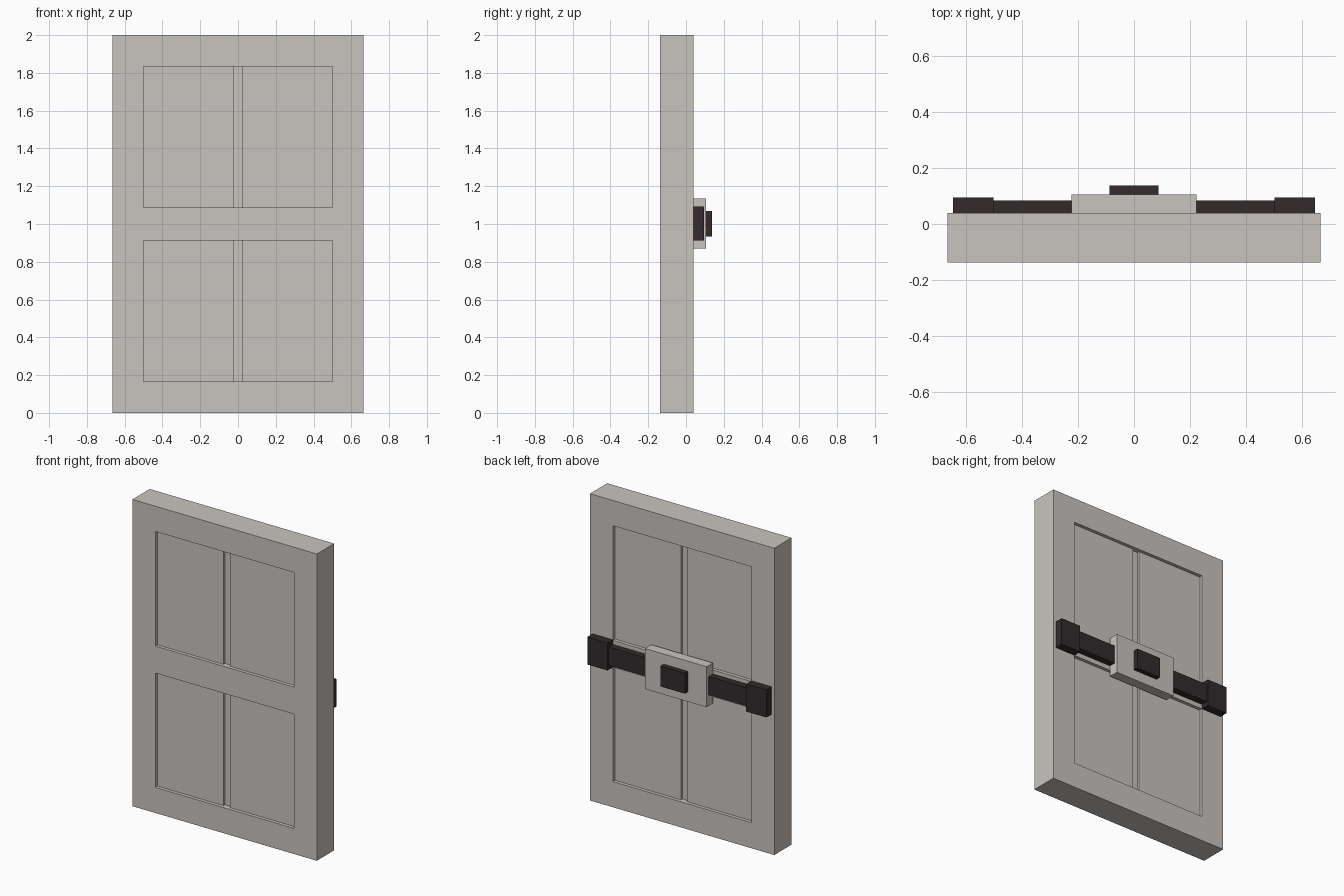
import bpy
import bmesh
from mathutils import Vector

cube = bpy.data.objects.get("Cube")
if cube:
    bpy.data.objects.remove(cube, do_unlink=True)


def make_material(name, rgb):
    mat = bpy.data.materials.new(name)
    mat.use_nodes = True
    mat.diffuse_color = (*rgb, 1)
    mat.node_tree.nodes["Principled BSDF"].inputs["Base Color"].default_value = (*rgb, 1)
    return mat


pale = make_material("warm pale grey", (0.584, 0.552, 0.521))
dark = make_material("dark brown black", (0.032, 0.024, 0.025))


def box_mesh(low, high):
    """Bmesh box spanning two opposite corners."""
    low, high = Vector(low), Vector(high)
    bm = bmesh.new()
    bmesh.ops.create_cube(bm, size=1)
    bmesh.ops.scale(bm, vec=high - low, verts=bm.verts)
    bmesh.ops.translate(bm, vec=(low + high) / 2, verts=bm.verts)
    return bm


def finish(name, bm, mat):
    bmesh.ops.recalc_face_normals(bm, faces=bm.faces)
    mesh = bpy.data.meshes.new(name)
    bm.to_mesh(mesh)
    bm.free()
    mesh.materials.append(mat)
    obj = bpy.data.objects.new(name, mesh)
    bpy.context.collection.objects.link(obj)
    return obj


def cut(bm, axis, positions):
    for p in positions:
        normal = Vector((0, 0, 0))
        normal[axis] = 1
        bmesh.ops.bisect_plane(bm, geom=bm.verts[:] + bm.edges[:] + bm.faces[:],
                               plane_co=normal * p, plane_no=normal)


def sink(bm, half_width, depth):
    """Press the window areas within half_width of the centre into both sides."""
    bm.normal_update()
    for side in (-1, 1):
        faces = []
        for f in bm.faces:
            c = f.calc_center_median()
            in_window = any(a < c.z < b for a, b in WINDOWS)
            if f.normal.y * side > 0.9 and abs(c.x) < half_width and in_window:
                faces.append(f)
        bmesh.ops.inset_region(bm, faces=faces, thickness=0, depth=0)
        verts = list({v for f in faces for v in f.verts})
        bmesh.ops.translate(bm, vec=(0, -side * depth, 0), verts=verts)
        bm.normal_update()


# Door slab with two sunken windows per side, each split by a deeper groove
WINDOWS = ((0.167, 0.912), (1.088, 1.835))
BACK = 0.04
WINDOW_X, GROOVE_X = 0.5, 0.024
door = box_mesh((-0.665, -0.138, 0), (0.665, BACK, 2))
cut(door, 0, (-WINDOW_X, -GROOVE_X, GROOVE_X, WINDOW_X))
cut(door, 2, [z for window in WINDOWS for z in window])
sink(door, WINDOW_X, 0.022)
sink(door, GROOVE_X, 0.015)
finish("door_slab", door, pale)

# Lock housing and its centre button on the back
finish("lock_housing", box_mesh((-0.222, BACK, 0.87), (0.222, 0.105, 1.134)), pale)
finish("lock_button", box_mesh((-0.088, 0.105, 0.935), (0.088, 0.138, 1.068)), dark)

# Bolt bar and end bracket on each side of the lock
for side, sign in (("left", 1), ("right", -1)):
    for part, x0, x1, depth, half in (("bolt_bar", 0.222, 0.5, 0.084, 0.06),
                                      ("end_bracket", 0.5, 0.645, 0.094, 0.09)):
        xs = sorted((sign * x0, sign * x1))
        finish(f"{side}_{part}", box_mesh((xs[0], BACK, 1.002 - half),
                                          (xs[1], depth, 1.002 + half)), dark)
